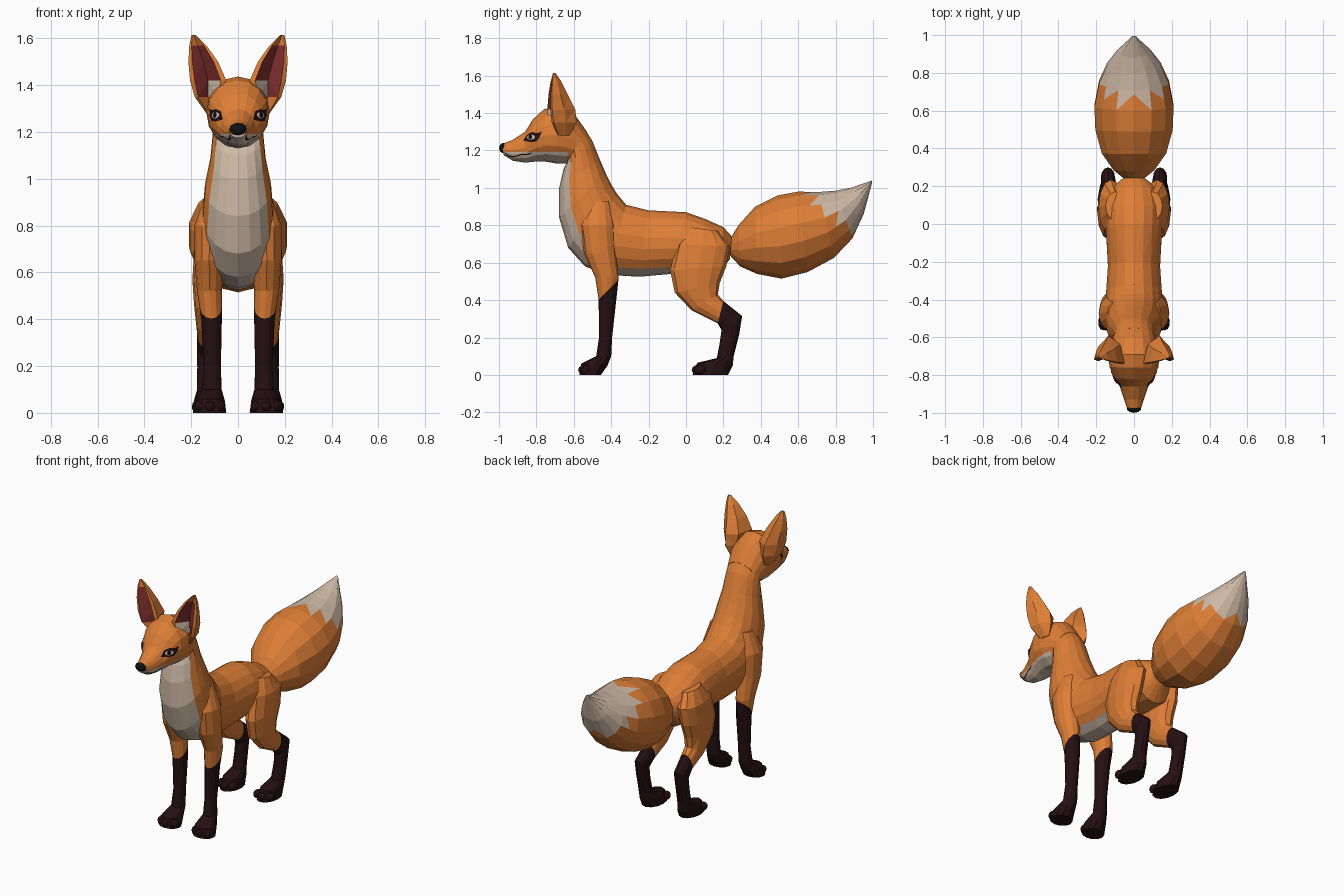
import bpy, bmesh, math
from mathutils import Vector
from mathutils.bvhtree import BVHTree

if "Cube" in bpy.data.objects:
    bpy.data.objects.remove(bpy.data.objects["Cube"])


def material(name, rgb):
    m = bpy.data.materials.new(name)
    m.diffuse_color = (*rgb, 1)
    m.use_nodes = True
    m.node_tree.nodes["Principled BSDF"].inputs["Base Color"].default_value = m.diffuse_color
    return m


ORANGE = material("orange_fur", (0.73, 0.21, 0.037))
CREAM = material("cream_fur", (0.62, 0.49, 0.38))
DARK = material("dark_brown_fur", (0.018, 0.005, 0.006))
RED = material("inner_ear_red", (0.24, 0.03, 0.03))
BLACK = material("black", (0.006, 0.005, 0.005))
FUR = [ORANGE, CREAM, DARK, RED, BLACK]


def finish(bm, name, mats=FUR):
    """Triangulate for a faceted look and link as an object."""
    bmesh.ops.recalc_face_normals(bm, faces=bm.faces)
    bmesh.ops.triangulate(bm, faces=bm.faces)
    me = bpy.data.meshes.new(name)
    bm.to_mesh(me)
    bm.free()
    for m in mats:
        me.materials.append(m)
    ob = bpy.data.objects.new(name, me)
    bpy.context.collection.objects.link(ob)
    return ob


def skin(rings, colour):
    """Join closed rings of points; colour(ring, side) gives the material index."""
    bm = bmesh.new()
    vs = [[bm.verts.new(p) for p in r] for r in rings]
    n = len(vs[0])
    for i in range(len(vs) - 1):
        for j in range(n):
            k = (j + 1) % n
            f = bm.faces.new((vs[i][j], vs[i][k], vs[i + 1][k], vs[i + 1][j]))
            f.material_index = colour(i, j)
    for r, i in ((vs[0], 0), (vs[-1], len(vs) - 2)):
        bm.faces.new(r).material_index = colour(i, 0)
    return bm


def loft(sections, n, colour=lambda i, j: 0, side=1):
    """Section = y,z of first point, y,z of opposite point, half width, centre x."""
    rings = []
    for y1, z1, y2, z2, w, cx in sections:
        a, b = Vector((0, y1, z1)), Vector((0, y2, z2))
        mid, half = (a + b) / 2, (a - b) / 2
        ring = []
        for j in range(n):
            t = 2 * math.pi * j / n
            p = mid + half * math.cos(t)
            ring.append((side * (cx + w * math.sin(t)), p.y, p.z))
        rings.append(ring)
    return skin(rings, colour)


def cut(bm, point, normal):
    bmesh.ops.bisect_plane(bm, geom=bm.verts[:] + bm.edges[:] + bm.faces[:],
                           plane_co=point, plane_no=normal)


def blob(name, centre, size, mat):
    bm = bmesh.new()
    bmesh.ops.create_icosphere(bm, subdivisions=2, radius=1)
    for v in bm.verts:
        v.co = Vector([c + s * q for c, s, q in zip(centre, size, v.co)])
    return finish(bm, name, [mat])


# Torso and neck: cream chest and belly on the underside
BODY = [(.245, .74, .235, .62, .06), (.20, .79, .17, .53, .13), (.10, .835, .05, .53, .155),
        (0, .87, -.08, .54, .15), (-.20, .88, -.25, .525, .14), (-.32, .91, -.42, .535, .15),
        (-.37, .97, -.54, .58, .155), (-.40, 1.02, -.63, .68, .152), (-.43, 1.08, -.678, .84, .143),
        (-.46, 1.15, -.678, 1.0, .12), (-.50, 1.25, -.655, 1.10, .11), (-.55, 1.33, -.635, 1.14, .105)]


def body_colour(i, j):
    reach = 0 if i < 3 else 2 if i < 5 else 3
    return 1 if 9 - reach <= j < 9 + reach else 0


finish(loft([s + (0,) for s in BODY], 18, body_colour), "body")

# Head and muzzle, with a cream jaw
HEAD = [(-.53, 1.30, -.60, 1.13, .10), (-.60, 1.40, -.64, 1.13, .12), (-.69, 1.437, -.69, 1.13, .135),
        (-.76, 1.42, -.75, 1.14, .13), (-.82, 1.365, -.81, 1.14, .105), (-.86, 1.30, -.86, 1.135, .075),
        (-.93, 1.255, -.925, 1.145, .053), (-.985, 1.235, -.975, 1.175, .036)]
head = loft([s + (0,) for s in HEAD], 16)
cut(head, (0, -.8, 1.192), (0, 0, 1))
for f in head.faces:
    c = f.calc_center_median()
    f.material_index = 1 if c.z < 1.192 and c.y < -.62 else 0
tree = BVHTree.FromBMesh(head)
finish(head, "head")
blob("nose", (0, -.977, 1.213), (.038, .023, .027), BLACK)


def project(p, d, lift):
    """Drop a point on the head surface along -d."""
    d = Vector(d).normalized()
    hit = tree.ray_cast(Vector(p) + d * .3, -d)[0]
    return (hit if hit else Vector(p)) + d * lift


def decal(name, outline, mat, lift):
    """Eye patch laid on the cheek: centre, half-size ring, full-size ring."""
    d, u, centre = (.75, -.66, .1), Vector((.66, .75, 0)), Vector((.09, -.82, 1.27))
    mx = sum(p[0] for p in outline) / len(outline)
    my = sum(p[1] for p in outline) / len(outline)
    for s, label in ((1, "left"), (-1, "right")):
        bm = bmesh.new()
        rings = []
        for k in (.03, .5, 1):
            ring = []
            for a, b in outline:
                p = centre + u * (mx + (a - mx) * k) + Vector((0, 0, my + (b - my) * k))
                q = project(p, d, lift)
                ring.append(bm.verts.new((s * q.x, q.y, q.z)))
            rings.append(ring)
        n = len(outline)
        bm.faces.new(rings[0])
        for r, t in zip(rings, rings[1:]):
            for j in range(n):
                bm.faces.new((r[j], r[(j + 1) % n], t[(j + 1) % n], t[j]))
        finish(bm, f"{name}_{label}", [mat])


def oval(cx, cy, rx, ry):
    return [(cx + rx * math.cos(t * math.pi / 5), cy + ry * math.sin(t * math.pi / 5)) for t in range(10)]


# Eyes
decal("eye_rim", [(-.055, -.018), (-.03, .018), (0, .028), (.035, .023), (.058, .032),
                  (.05, .003), (.03, -.023), (-.01, -.026)], DARK, .004)
decal("eye_white", oval(-.002, 0, .027, .014), CREAM, .007)
decal("pupil", oval(-.004, .001, .013, .013), BLACK, .009)

# Mouth line
MOUTH = [(-.968, 1.187), (-.95, 1.172), (-.925, 1.166), (-.90, 1.172), (-.875, 1.18), (-.85, 1.178), (-.825, 1.186)]
for s, label in ((1, "left"), (-1, "right")):
    bm = bmesh.new()
    rows = []
    for y, z in MOUTH:
        pair = [project((0.05, y, z + h), (1, 0, 0), .003) for h in (-.003, .003)]
        rows.append([bm.verts.new((s * p.x, p.y, p.z)) for p in pair])
    for a, b in zip(rows, rows[1:]):
        bm.faces.new((a[0], a[1], b[1], b[0]))
    finish(bm, f"mouth_{label}", [DARK])

# Ears: hollow in front, rounded behind; section = z, inner x, outer x, front y, depth
EAR = [(1.28, .10, .135, -.69, .07), (1.35, .07, .185, -.73, .145), (1.42, .05, .205, -.737, .145),
       (1.50, .085, .212, -.732, .10), (1.57, .135, .208, -.722, .055), (1.615, .18, .198, -.71, .012)]


def ear_colour(i, j):
    if j in (1, 2) and 0 < i < 4:
        return 1 if i == 1 and j == 1 else 3
    return 0


for s, label in ((1, "left"), (-1, "right")):
    rings = []
    for z, a, b, y, d in EAR:
        w = b - a
        pts = [(0, 0), (.15, -.03), (.5, .45), (.87, .08), (1, .15), (.9, .6), (.55, 1), (.15, .7)]
        rings.append([(s * (a + w * p), y + d * q, z) for p, q in pts])
    finish(skin(rings, ear_colour), f"ear_{label}")

# Legs: front point, back point, half width, centre x
FRONT = [(-.52, .93, -.41, .93, .04, .10), (-.565, .80, -.38, .80, .065, .122), (-.545, .65, -.375, .65, .063, .123),
         (-.485, .52, -.36, .52, .053, .122), (-.467, .40, -.373, .40, .044, .113), (-.465, .20, -.395, .20, .037, .11),
         (-.48, .10, -.40, .10, .042, .112), (-.56, .06, -.42, .05, .06, .117), (-.57, 0, -.455, 0, .07, .12)]
HIND = [(.02, .79, .17, .77, .05, .10), (-.05, .70, .235, .69, .065, .122), (-.085, .56, .215, .58, .065, .13),
        (-.06, .44, .18, .49, .058, .13), (.03, .345, .17, .43, .05, .13), (.17, .275, .20, .395, .042, .132),
        (.19, .24, .30, .315, .038, .138), (.18, .17, .285, .22, .036, .138), (.165, .09, .255, .10, .04, .136),
        (.06, .065, .25, .05, .055, .132), (.035, 0, .225, 0, .063, .13)]
for s, label in ((1, "left"), (-1, "right")):
    leg = loft(FRONT, 12, side=s)
    cut(leg, (0, -.42, .45), (0, -1, 1))
    for f in leg.faces:
        c = f.calc_center_median()
        f.material_index = 2 if c.z - c.y < .87 else 0
    finish(leg, f"front_leg_{label}")
    finish(loft(HIND, 12, lambda i, j: 2 if i >= 5 else 0, s), f"hind_leg_{label}")
    # Toes
    for part, y, cx in (("front", -.545, .12), ("hind", .062, .13)):
        for k in (-1, 0, 1):
            blob(f"{part}_toe_{label}_{k + 2}", (s * (cx + k * .043), y + abs(k) * .014, .027),
                 (.025, .032, .027), DARK)

# Tail with a jagged cream tip
TAIL = [(.225, .71, .225, .65, .035), (.28, .80, .29, .58, .11), (.37, .90, .38, .54, .175), (.49, .96, .51, .515, .21),
        (.60, .98, .65, .55, .215), (.71, .978, .79, .625, .19), (.80, .985, .89, .73, .145),
        (.88, 1.0, .95, .86, .09), (.995, 1.04, .993, 1.02, .01)]
tail = loft([s + (0,) for s in TAIL], 14)
for level in (1.79, 1.91):
    cut(tail, (0, level, 0), (0, 1, 1.25))
bmesh.ops.triangulate(tail, faces=tail.faces)
for f in tail.faces:
    c = f.calc_center_median()
    f.material_index = 1 if c.y + 1.25 * c.z > 1.85 else 0
finish(tail, "tail")
